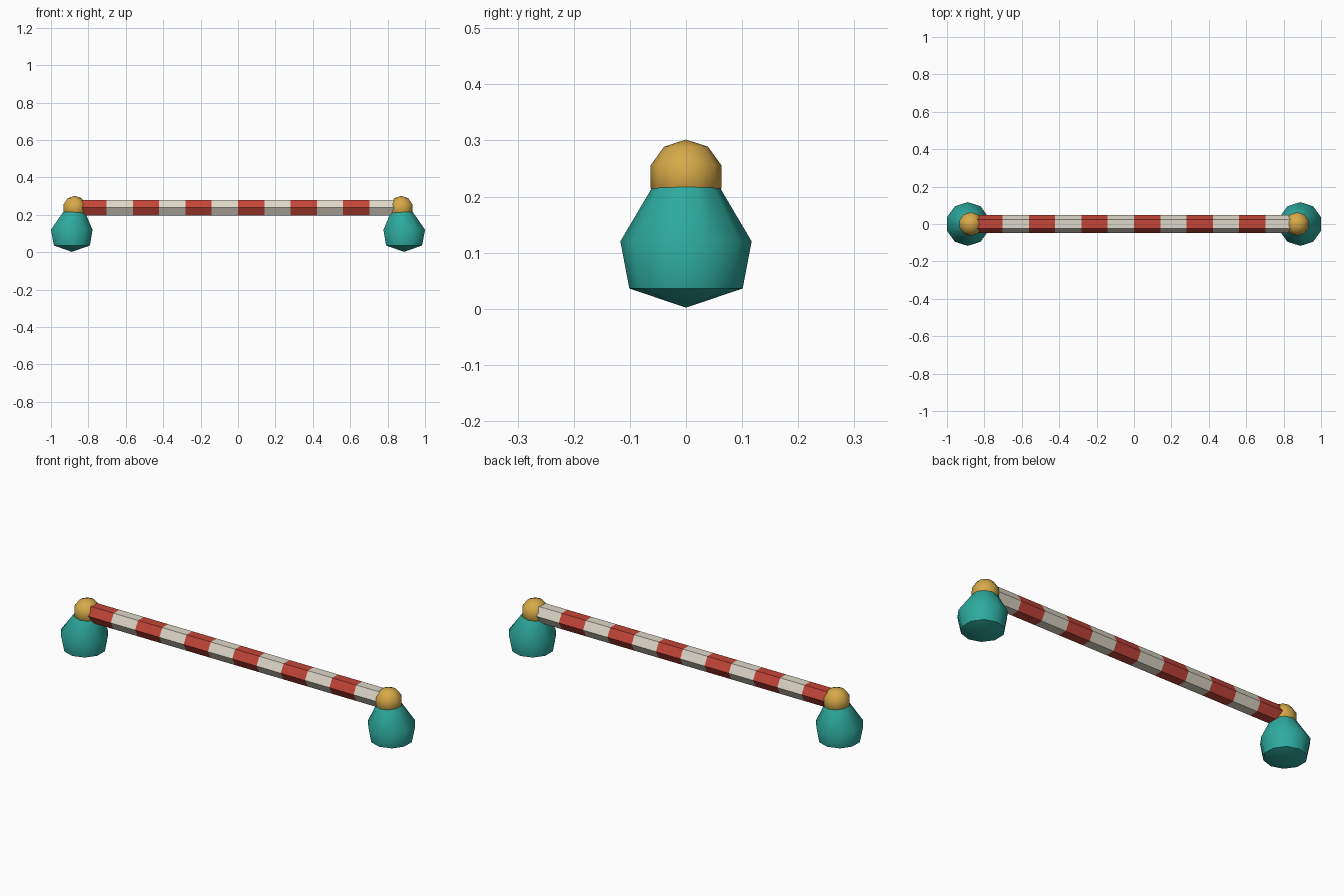
import bpy, bmesh, math

if "Cube" in bpy.data.objects:
    bpy.data.objects.remove(bpy.data.objects["Cube"], do_unlink=True)


def material(name, rgb):
    mat = bpy.data.materials.new(name)
    mat.use_nodes = True
    mat.diffuse_color = (*rgb, 1)
    mat.node_tree.nodes["Principled BSDF"].inputs["Base Color"].default_value = (*rgb, 1)
    return mat


TEAL = material("teal", (0.027, 0.40, 0.34))
GOLD = material("gold", (0.67, 0.40, 0.065))
RED = material("red", (0.55, 0.06, 0.04))
CREAM = material("cream", (0.72, 0.68, 0.57))


def finish(name, bm, mats, smooth=None):
    bmesh.ops.recalc_face_normals(bm, faces=bm.faces)
    mesh = bpy.data.meshes.new(name)
    bm.to_mesh(mesh)
    bm.free()
    for mat in mats:
        mesh.materials.append(mat)
    obj = bpy.data.objects.new(name, mesh)
    bpy.context.collection.objects.link(obj)
    if smooth:
        bpy.ops.object.select_all(action="DESELECT")
        obj.select_set(True)
        bpy.context.view_layer.objects.active = obj
        bpy.ops.object.shade_smooth_by_angle(angle=math.radians(smooth))
    return obj


def rounded_part(name, sections, mat, smooth, sides=10):
    """Stack of polygon rings (centre x, radius, z); zero radius is a point."""
    bm = bmesh.new()
    rings = []
    for cx, r, z in sections:
        count = sides if r else 1
        turns = [math.pi / 2 + math.tau * i / sides for i in range(count)]
        rings.append([bm.verts.new((cx + r * math.cos(a), r * math.sin(a), z)) for a in turns])
    for low, high in zip(rings, rings[1:]):
        for i in range(sides):
            j = (i + 1) % sides
            corners = [low[i % len(low)], low[j % len(low)], high[j % len(high)], high[i % len(high)]]
            bm.faces.new(list(dict.fromkeys(corners)))
    return finish(name, bm, [mat], smooth)


# Feet and knobs, one pair at each end
BALL_R, BALL_Z, BALL_X = 0.0665, 0.235, 0.873
for side, s in (("left", 1), ("right", -1)):
    foot = [(0.888, 0, 0.002), (0.888, 0.101, 0.036), (0.889, 0.117, 0.12),
            (0.876, 0.058, 0.22), (0.874, 0.035, 0.25), (0.873, 0, 0.255)]
    rounded_part(side + "_foot", [(s * x, r, z) for x, r, z in foot], TEAL, 55)
    arcs = [math.pi * k / 5 for k in range(6)]
    ball = [(s * BALL_X, BALL_R * math.sin(a) if 0 < k < 5 else 0, BALL_Z - BALL_R * math.cos(a))
            for k, a in enumerate(arcs)]
    rounded_part(side + "_knob", ball, GOLD, 80)

# Six-sided striped pole
STRIPES, HALF, POLE_R, POLE_Z = 12, 0.843, 0.048, 0.238
bm = bmesh.new()
loops = []
for k in range(STRIPES + 1):
    x = -HALF + 2 * HALF * k / STRIPES
    loops.append([bm.verts.new((x, POLE_R * math.cos(math.tau * i / 6),
                                POLE_Z + POLE_R * math.sin(math.tau * i / 6))) for i in range(6)])
for k in range(STRIPES):
    for i in range(6):
        j = (i + 1) % 6
        face = bm.faces.new((loops[k][i], loops[k][j], loops[k + 1][j], loops[k + 1][i]))
        face.material_index = k % 2
bm.faces.new(loops[0])
bm.faces.new(loops[-1]).material_index = 1
finish("striped_pole", bm, [RED, CREAM])
